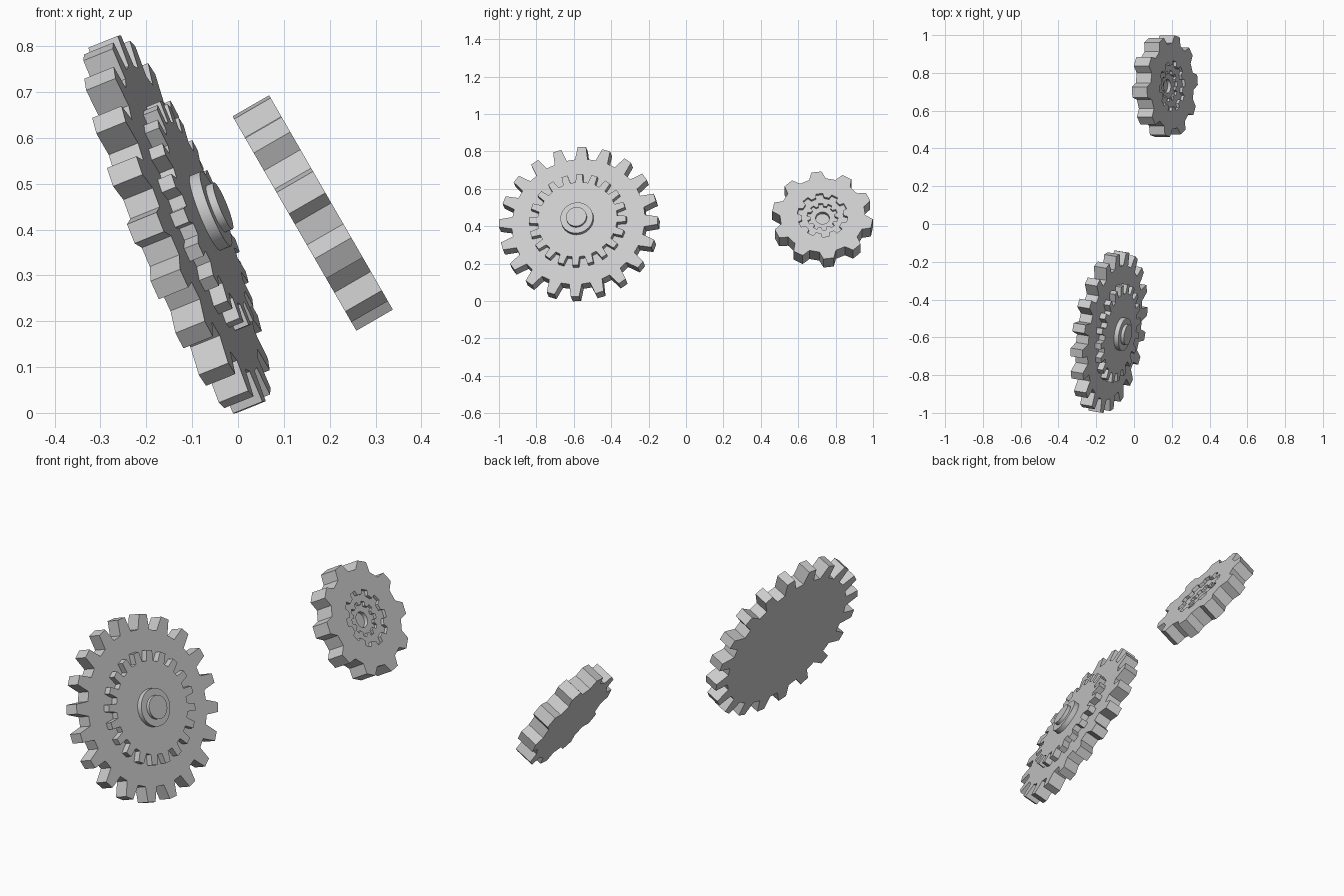
import bpy, bmesh
from math import sin, cos, tau, radians
from mathutils import Vector, Matrix

if "Cube" in bpy.data.objects:
    bpy.data.objects.remove(bpy.data.objects["Cube"])


def gear(teeth, tip_r, root_r, tip_w, root_w, turn):
    """Toothed outline, four points per tooth, as 2D points."""
    pts = []
    for i in range(teeth):
        a = tau * i / teeth + turn
        for r, w in ((root_r, -root_w), (tip_r, -tip_w), (tip_r, tip_w), (root_r, root_w)):
            b = a + w / 2 / r
            pts.append((r * cos(b), r * sin(b)))
    return pts


def disc(teeth, r, turn):
    """Round outline with the same point count as a gear."""
    n = teeth * 4
    return [(r * cos(tau * (i - 1.5) / n + turn), r * sin(tau * (i - 1.5) / n + turn))
            for i in range(n)]


def loft(name, rings, centre, axis):
    """Join (outline, height) rings from back to front, capped at both ends."""
    bm = bmesh.new()
    loops = [[bm.verts.new((x, y, h)) for x, y in pts] for pts, h in rings]
    for a, b in zip(loops, loops[1:]):
        for i in range(len(a)):
            j = (i + 1) % len(a)
            bm.faces.new((a[i], a[j], b[j], b[i]))
    bm.faces.new(loops[0][::-1])
    bm.faces.new(loops[-1])
    bmesh.ops.recalc_face_normals(bm, faces=bm.faces)
    # local z follows the axle, local x stays close to world y
    n = Vector(axis).normalized()
    u = (Vector((0, 1, 0)) - n * n.y).normalized()
    v = n.cross(u)
    m = Matrix((u, v, n)).transposed().to_4x4()
    m.translation = centre
    bm.transform(m)
    me = bpy.data.meshes.new(name)
    bm.to_mesh(me)
    bm.free()
    ob = bpy.data.objects.new(name, me)
    bpy.context.collection.objects.link(ob)
    return ob


# Large gear: toothed wheel, smaller raised wheel, hub and pin
t = radians(-2.5)
wheel = gear(20, 0.43, 0.36, 0.045, 0.068, t)
ring = gear(20, 0.263, 0.215, 0.032, 0.040, t)
hub, pin = disc(20, 0.088, t), disc(20, 0.055, t)
loft("large_gear",
     [(wheel, -0.035), (wheel, 0.035), (ring, 0.035), (ring, 0.068),
      (hub, 0.068), (hub, 0.093), (pin, 0.093), (pin, 0.11)],
     (-0.133, -0.57, 0.411), (0.916, -0.155, 0.37))

# Small gear: thick toothed wheel with nested toothed recesses and a round hole
t = radians(25)
wheel = gear(10, 0.27, 0.228, 0.055, 0.09, t)
outer = gear(10, 0.135, 0.112, 0.036, 0.042, t)
inner = gear(10, 0.083, 0.066, 0.022, 0.026, t)
hole = disc(10, 0.037, t)
loft("small_gear",
     [(wheel, -0.046), (wheel, 0.046), (outer, 0.046), (outer, 0.030),
      (inner, 0.030), (inner, 0.016), (hole, 0.016), (hole, -0.004)],
     (0.163, 0.73, 0.436), (0.866, 0, 0.5))
